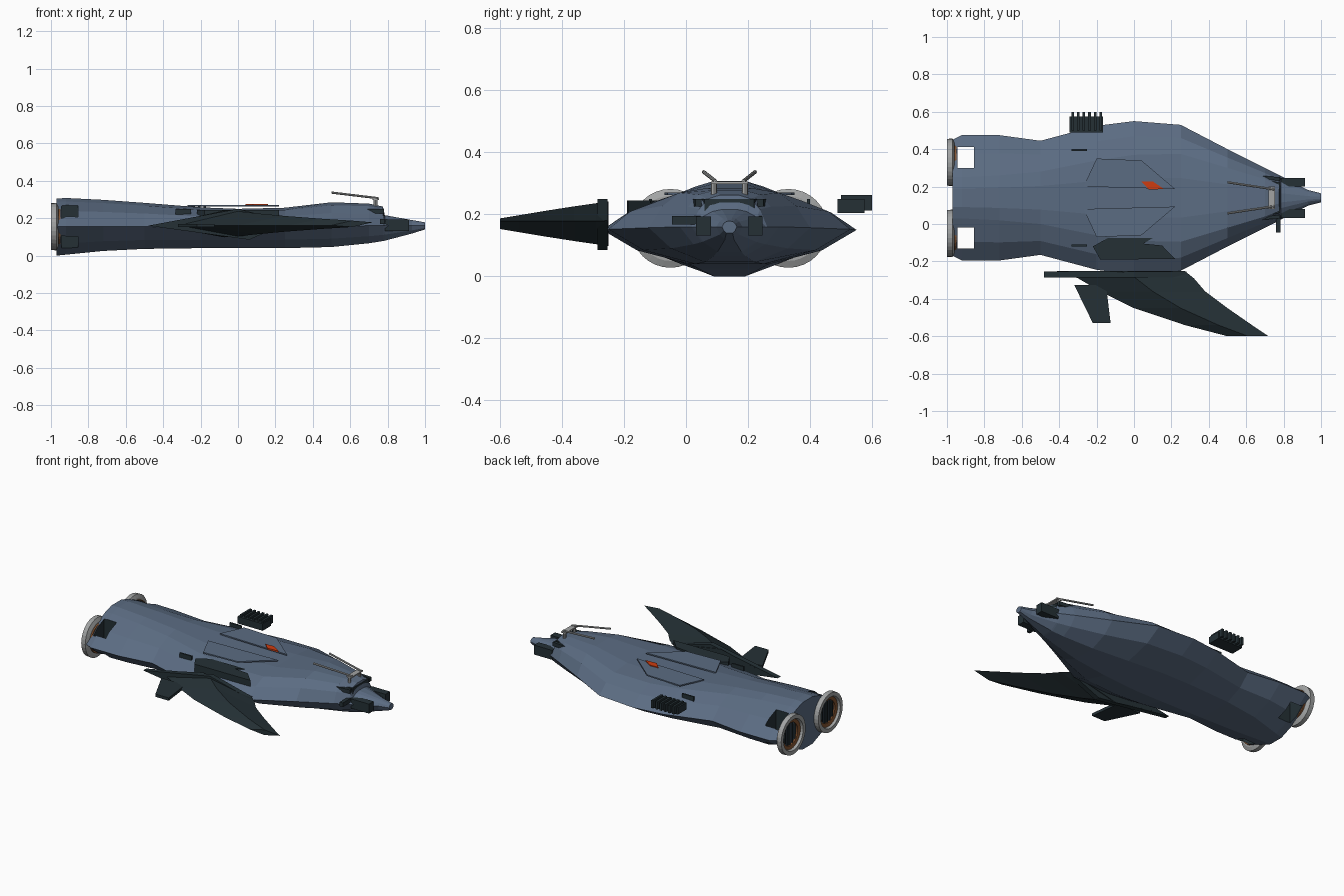
import bpy, bmesh, math
from mathutils import Vector

C = 0.14  # hull centreline in y

def mat(name, r, g, b):
    m = bpy.data.materials.new(name)
    m.diffuse_color = (r, g, b, 1)
    return m

BLUE = mat("slate blue", 0.105, 0.15, 0.225)
DARK = mat("dark teal grey", 0.018, 0.03, 0.036)
GREY = mat("light grey", 0.36, 0.37, 0.37)
COPPER = mat("copper", 0.22, 0.085, 0.03)
BLACK = mat("engine black", 0.012, 0.014, 0.016)
ORANGE = mat("orange", 0.62, 0.045, 0.005)

def finish(name, bm, m):
    bmesh.ops.recalc_face_normals(bm, faces=bm.faces)
    me = bpy.data.meshes.new(name)
    bm.to_mesh(me)
    bm.free()
    me.materials.append(m)
    ob = bpy.data.objects.new(name, me)
    bpy.context.collection.objects.link(ob)
    return ob

def loft(name, rings, m, closed=False):
    bm = bmesh.new()
    vs = [[bm.verts.new(p) for p in r] for r in rings]
    n = len(vs[0])
    pairs = list(zip(vs, vs[1:])) + ([(vs[-1], vs[0])] if closed else [])
    for a, b in pairs:
        for i in range(n):
            j = (i + 1) % n
            bm.faces.new((a[i], a[j], b[j], b[i]))
    if not closed:
        bm.faces.new(vs[0])
        bm.faces.new(vs[-1])
    return finish(name, bm, m)

def box(name, x, y, z, m):
    return loft(name, [[(a, y[0], z[0]), (a, y[1], z[0]), (a, y[1], z[1]), (a, y[0], z[1])] for a in x], m)

def slab(name, pts, z, m):  # outline in x, y
    return loft(name, [[(px, py, h) for px, py in pts] for h in z], m)

def rod(name, a, b, r, m, n=8):
    a, b = Vector(a), Vector(b)
    q = (b - a).to_track_quat('Z', 'Y')
    circ = [q @ Vector((r * math.cos(2 * math.pi * i / n), r * math.sin(2 * math.pi * i / n), 0)) for i in range(n)]
    return loft(name, [[e + c for c in circ] for e in (a, b)], m)

def lathe(name, y, z, prof, m, n=32):  # closed x, r profile about an x axis
    rings = []
    for i in range(n):
        t = 2 * math.pi * i / n
        rings.append([(x, y + r * math.cos(t), z + r * math.sin(t)) for x, r in prof])
    return loft(name, rings, m, True)

# Hull: x, half width, top z, bottom z, deck half width, keel half width, edge z
stations = [
    (-0.97, 0.31, 0.305, 0.00, 0.11, 0.05, 0.155), (-0.92, 0.335, 0.308, 0.005, 0.11, 0.06, 0.155),
    (-0.72, 0.335, 0.298, 0.025, 0.12, 0.10, 0.155), (-0.50, 0.305, 0.282, 0.036, 0.14, 0.12, 0.155),
    (-0.20, 0.385, 0.258, 0.04, 0.20, 0.13, 0.15), (0.0, 0.41, 0.25, 0.04, 0.23, 0.13, 0.15),
    (0.25, 0.39, 0.256, 0.04, 0.235, 0.11, 0.152), (0.50, 0.26, 0.285, 0.046, 0.16, 0.08, 0.157),
    (0.70, 0.16, 0.278, 0.066, 0.10, 0.05, 0.16), (0.775, 0.122, 0.262, 0.078, 0.07, 0.04, 0.16),
    (0.785, 0.117, 0.216, 0.08, 0.055, 0.038, 0.16), (0.93, 0.042, 0.19, 0.118, 0.02, 0.015, 0.16),
    (1.0, 0.024, 0.178, 0.14, 0.012, 0.01, 0.16)]
rings = []
for x, w, zt, zb, d, b, e in stations:
    half = [(d * 0.45, zt), (d, zt - (zt - e) * 0.12), (d + (w - d) * 0.55, e + (zt - e) * 0.55),
            (w, e), (b + (w - b) * 0.6, e - (e - zb) * 0.6), (b, zb)]
    rings.append([(x, C + y, z) for y, z in half] + [(x, C - y, z) for y, z in reversed(half)])
hull = loft("hull", rings, BLUE)

# Square shafts through the hull ahead of the engines
for s in (-1, 1):
    y = C + s * 0.215
    cutter = box("shaft_cutter", (-0.945, -0.855), (y - 0.056, y + 0.056), (-0.2, 0.5), DARK)
    cutter.hide_render = True
    mod = hull.modifiers.new("shaft", 'BOOLEAN')
    mod.object = cutter
    mod.solver = 'EXACT'
    mod.material_mode = 'TRANSFER'
    bpy.context.view_layer.objects.active = hull
    bpy.ops.object.modifier_apply(modifier=mod.name)
    bpy.data.objects.remove(cutter)

for s in (-1, 1):
    # Engine nozzles
    y, z = C + s * 0.19, 0.155
    lathe("engine_ring", y, z, [(-0.96, 0.105), (-0.97, 0.127), (-1.0, 0.125), (-1.0, 0.10), (-0.98, 0.092), (-0.96, 0.092)], GREY)
    lathe("engine_liner", y, z, [(-0.95, 0.095), (-0.985, 0.095), (-0.98, 0.073), (-0.95, 0.07)], COPPER)
    rod("engine_core", (-0.95, y, z), (-0.968, y, z), 0.078, BLACK, 32)
    for k in range(-2, 3):
        h = math.sqrt(0.07 ** 2 - (k * 0.025) ** 2)
        box("engine_vane", (-0.978, -0.966), (y + k * 0.025 - 0.004, y + k * 0.025 + 0.004), (z - h, z + h), DARK)
    # Thin deck panels
    slab("deck_panel", [(-0.27, C + s * 0.06), (-0.20, C + s * 0.21), (0.04, C + s * 0.20), (0.22, C + s * 0.047)],
         (0.262, 0.27), BLUE)
    # Nose intakes, cockpit side rails, small deck blades
    box("nose_intake", (0.785, 0.915), sorted((C + s * 0.06, C + s * 0.107)), (0.132, 0.193), DARK)
    slab("cockpit_rail", [(0.62, C + s * 0.112), (0.78, C + s * 0.09), (0.78, C + s * 0.11), (0.63, C + s * 0.122)],
         (0.225, 0.25), DARK)
    box("deck_blade", (-0.335, -0.25), sorted((C + s * 0.25, C + s * 0.26)), (0.215, 0.25), DARK)
    # Twin antenna rods
    rod("antenna", (0.75, C + s * 0.045, 0.307), (0.50, C + s * 0.083, 0.337), 0.006, GREY)
    rod("antenna_foot", (0.735, C + s * 0.05, 0.26), (0.735, C + s * 0.05, 0.305), 0.01, GREY)

# Nose cross frame and antenna base
box("cockpit_frame", (0.76, 0.782), (-0.045, 0.245), (0.168, 0.195), DARK)
slab("cockpit_hood", [(0.68, 0.035), (0.78, 0.06), (0.78, 0.22), (0.68, 0.245)], (0.21, 0.25), DARK)
box("antenna_base", (0.72, 0.755), (0.08, 0.20), (0.298, 0.306), GREY)

# Orange marker plate
slab("marker", [(0.04, 0.226), (0.10, 0.228), (0.16, 0.187), (0.08, 0.184)], (0.268, 0.275), ORANGE)

# Swept blade wing: y, leading x, trailing x, half thickness
wing = [(-0.25, 0.27, -0.42, 0.072), (-0.29, 0.32, -0.30, 0.066), (-0.36, 0.38, -0.18, 0.056),
        (-0.45, 0.50, 0.0, 0.042), (-0.54, 0.63, 0.27, 0.027), (-0.60, 0.72, 0.50, 0.017)]
loft("blade_wing", [[(l, y, 0.178), ((l + t) / 2, y, 0.17 + h), (t, y, 0.162), ((l + t) / 2, y, 0.17 - h)]
                    for y, l, t, h in wing], DARK)
loft("wing_root_plate", [[(-0.48, y, 0.16), (0.0, y, 0.25), (0.28, y, 0.18), (0.06, y, 0.085)]
                         for y in (-0.285, -0.253)], DARK)
slab("small_fin", [(-0.32, -0.325), (-0.15, -0.325), (-0.125, -0.53), (-0.22, -0.53)], (0.152, 0.17), DARK)

# Wing mount housing on the hull shoulder
slab("wing_mount", [(-0.22, -0.12), (-0.14, -0.075), (0.10, -0.075), (0.05, -0.105), (0.15, -0.115),
                    (0.22, -0.187), (-0.18, -0.19)], (0.17, 0.245), DARK)

# Finned cooling box on the far side
box("cooler_box", (-0.345, -0.165), (0.488, 0.575), (0.205, 0.25), DARK)
for i in range(6):
    x = -0.335 + i * 0.03
    box("cooler_fin", (x, x + 0.014), (0.50, 0.60), (0.212, 0.262), DARK)
